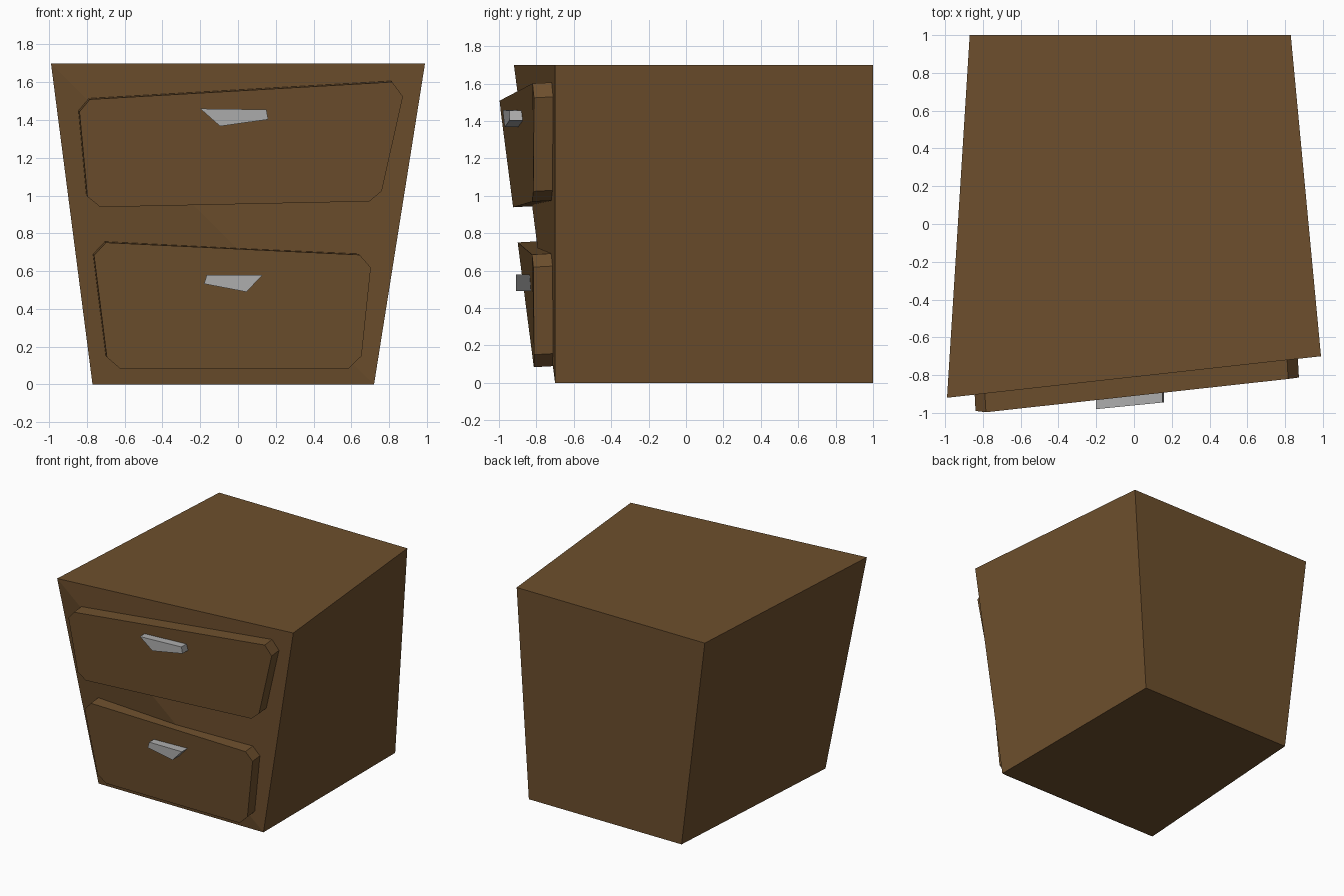
import bpy, bmesh

if "Cube" in bpy.data.objects:
    bpy.data.objects.remove(bpy.data.objects["Cube"])

def material(name, rgb):
    m = bpy.data.materials.new(name)
    m.diffuse_color = (*rgb, 1)
    m.use_nodes = True
    m.node_tree.nodes["Principled BSDF"].inputs["Base Color"].default_value = m.diffuse_color
    return m

brown = material("brown wood", (0.153, 0.078, 0.026))
grey = material("grey metal", (0.42, 0.42, 0.42))

def front_y(x, z):
    """Depth of the body's front, folded along its top-left to bottom-right diagonal."""
    u = z / 1.7
    w = (0.72 + 0.27 * u - x) / 1.98
    return -0.70 - 0.22 * min(u, w)

def loft(name, front, back, mat):
    """Solid between two matching outlines."""
    bm = bmesh.new()
    a = [bm.verts.new(p) for p in front]
    b = [bm.verts.new(p) for p in back]
    n = len(a)
    bm.faces.new(a)
    bm.faces.new(b[::-1])
    for i in range(n):
        j = (i + 1) % n
        bm.faces.new((a[i], b[i], b[j], a[j]))
    # fold the warped four-sided body front along its diagonal
    if name == "body":
        bmesh.utils.face_split(bm.faces[:][0], a[0], a[2])
    bmesh.ops.recalc_face_normals(bm, faces=bm.faces[:])
    me = bpy.data.meshes.new(name)
    bm.to_mesh(me)
    bm.free()
    me.materials.append(mat)
    ob = bpy.data.objects.new(name, me)
    bpy.context.collection.objects.link(ob)
    return ob

# crooked cabinet body
loft("body",
     [(-0.99, -0.92, 1.7), (0.99, -0.70, 1.7), (0.72, -0.70, 0), (-0.77, -0.70, 0)],
     [(-0.87, 1, 1.7), (0.83, 1, 1.7), (0.72, 1, 0), (-0.66, 1, 0)], brown)

# drawer fronts with cut corners, following the body front
def drawer(name, outline):
    front = [(x + 0.006, front_y(x, z) - 0.102, z - 0.006) for x, z in outline]
    back = [(x, front_y(x, z) + 0.01, z) for x, z in outline]
    loft(name, front, back, brown)

drawer("upper_drawer", [(-0.79, 1.515), (0.81, 1.607), (0.867, 1.53), (0.755, 1.03),
                        (0.69, 0.975), (-0.735, 0.945), (-0.803, 1.0), (-0.845, 1.45)])
drawer("lower_drawer", [(-0.705, 0.757), (0.638, 0.692), (0.697, 0.625), (0.648, 0.157),
                        (0.58, 0.09), (-0.63, 0.09), (-0.70, 0.15), (-0.768, 0.69)])

# crooked metal handles
def handle(name, outline, y0, slope, depth):
    front = [(x, y0 + slope * x, z) for x, z in outline]
    back = [(x, y + depth, z) for x, y, z in front]
    loft(name, front, back, grey)

handle("upper_handle", [(-0.20, 1.46), (0.15, 1.455), (0.16, 1.403), (-0.095, 1.367)],
       -0.96, 0.10, 0.08)
handle("lower_handle", [(-0.165, 0.58), (0.13, 0.58), (0.045, 0.49), (-0.18, 0.533)],
       -0.91, 0.0, 0.088)
